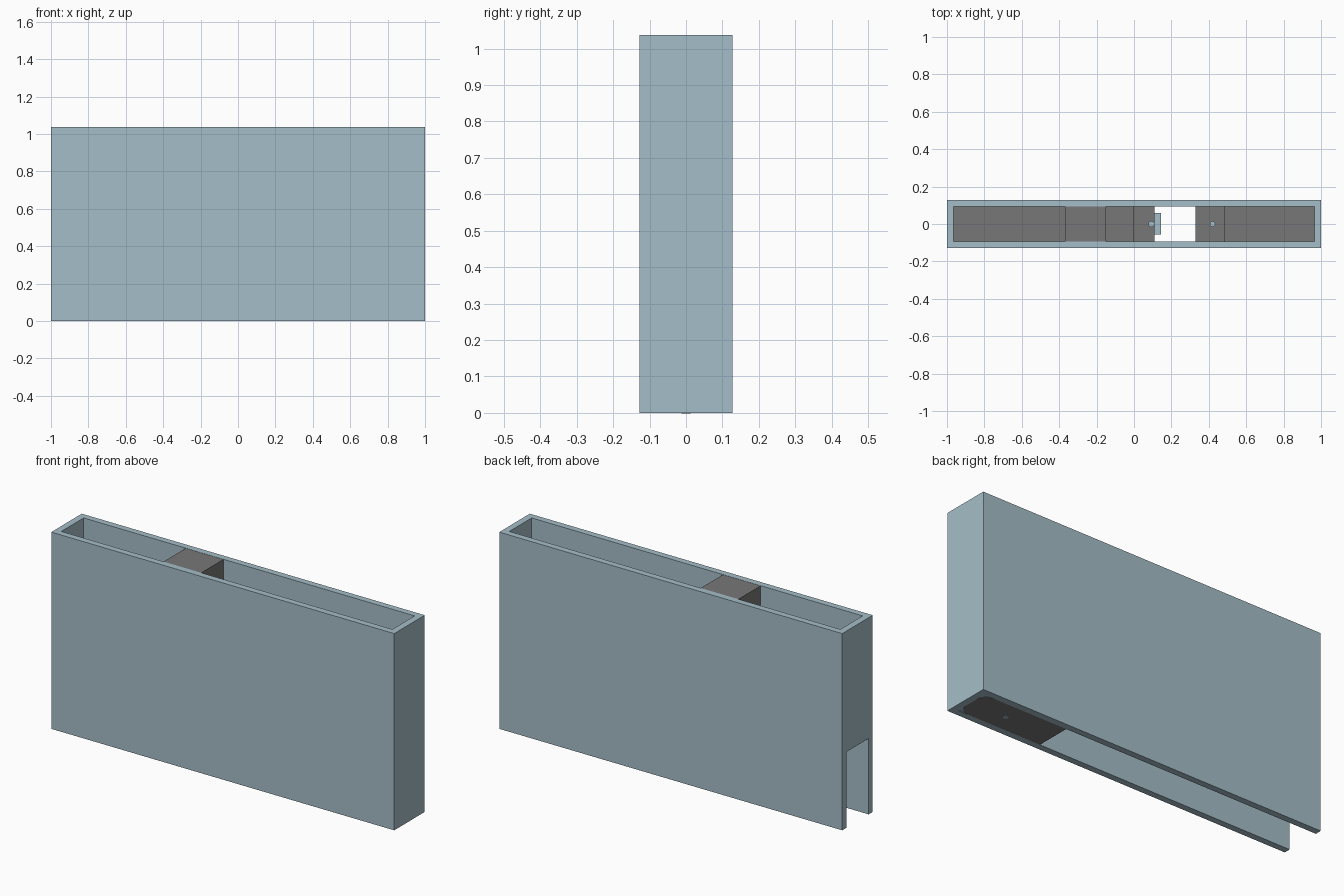
import bpy, bmesh, math
from mathutils import Vector

cube = bpy.data.objects.get("Cube")
if cube:
    bpy.data.objects.remove(cube, do_unlink=True)


def material(name, rgb):
    mat = bpy.data.materials.new(name)
    mat.use_nodes = True
    color = (*rgb, 1)
    mat.diffuse_color = color
    mat.node_tree.nodes["Principled BSDF"].inputs["Base Color"].default_value = color
    return mat


BLUE = material("pale_blue_grey", (0.376, 0.515, 0.578))
GREY = material("dark_grey", (0.19, 0.187, 0.185))


def prism(name, mat, points, depth):
    """Extrude a closed outline of 3D points along the depth vector."""
    bm = bmesh.new()
    face = bm.faces.new([bm.verts.new(p) for p in points])
    grown = bmesh.ops.extrude_face_region(bm, geom=[face])
    moved = [g for g in grown["geom"] if isinstance(g, bmesh.types.BMVert)]
    bmesh.ops.translate(bm, vec=Vector(depth), verts=moved)
    bmesh.ops.recalc_face_normals(bm, faces=bm.faces)
    mesh = bpy.data.meshes.new(name)
    bm.to_mesh(mesh)
    bm.free()
    mesh.materials.append(mat)
    obj = bpy.data.objects.new(name, mesh)
    bpy.context.collection.objects.link(obj)
    return obj


def box(name, mat, x, y, z):
    outline = [(x[0], y[0], z[0]), (x[1], y[0], z[0]), (x[1], y[1], z[0]), (x[0], y[1], z[0])]
    return prism(name, mat, outline, (0, 0, z[1] - z[0]))


def disc(name, mat, x, z, radius, height):
    ring = [(x + radius * math.cos(a), radius * math.sin(a), z)
            for a in (math.tau * i / 20 for i in range(20))]
    return prism(name, mat, ring, (0, 0, height))


TOP = 1.037      # overall height
HALF = 0.127     # half depth of the case
INNER = 0.093    # half depth of the cavity
END = 0.965      # cavity end
NOTCH = 0.40     # height of the end opening
GRIP = 0.48      # start of the closed bottom

# Case: two full side walls, one full end wall and one raised end wall
for side, name in ((-1, "front_wall"), (1, "back_wall")):
    box(name, BLUE, (-1, 1), sorted((side * INNER, side * HALF)), (0, TOP))
box("closed_end_wall", BLUE, (END, 1), (-INNER, INNER), (0, TOP))
box("notched_end_wall", BLUE, (-1, -END), (-INNER, INNER), (NOTCH, TOP))
box("case_floor", BLUE, (GRIP, END), (-INNER, INNER), (0.002, 0.02))

# Stepped insert with a tall block
steps = [(-END, NOTCH), (0.11, NOTCH), (0.11, 0.5), (0, 0.5), (0, 0.58), (-0.15, 0.58),
         (-0.15, TOP - 0.001), (-0.37, TOP - 0.001), (-0.37, 0.55), (-END, 0.55)]
prism("stepped_insert", GREY, [(x, -INNER, z) for x, z in steps], (0, 2 * INNER, 0))

# Insert over the closed bottom, with a ledge reaching towards the gap
ledge = [(GRIP, 0.02), (END, 0.02), (END, 0.55), (GRIP, 0.55),
         (GRIP, 0.5), (0.33, 0.5), (0.33, NOTCH), (GRIP, NOTCH)]
prism("end_insert", GREY, [(x, -INNER, z) for x, z in ledge], (0, 2 * INNER, 0))

# Bottom plate with two rounded corners
R = 0.06
plate = [(GRIP, INNER, 0), (GRIP, -INNER, 0)]
for cy, start in ((-INNER + R, -math.pi / 2), (INNER - R, 0)):
    for i in range(7):
        a = start + i * math.pi / 12
        plate.append((END - R + R * math.cos(a), cy + R * math.sin(a), 0))
prism("bottom_plate", GREY, plate, (0, 0, 0.006))

# Pins and the tab in the gap
disc("inner_pin", BLUE, 0.093, 0.5, 0.016, 0.01)
disc("ledge_pin", BLUE, 0.42, 0.5, 0.015, 0.01)
disc("bottom_pin", BLUE, 0.76, -0.001, 0.013, 0.002)
box("gap_tab", BLUE, (0.11, 0.145), (-0.055, 0.058), (0.43, 0.48))
